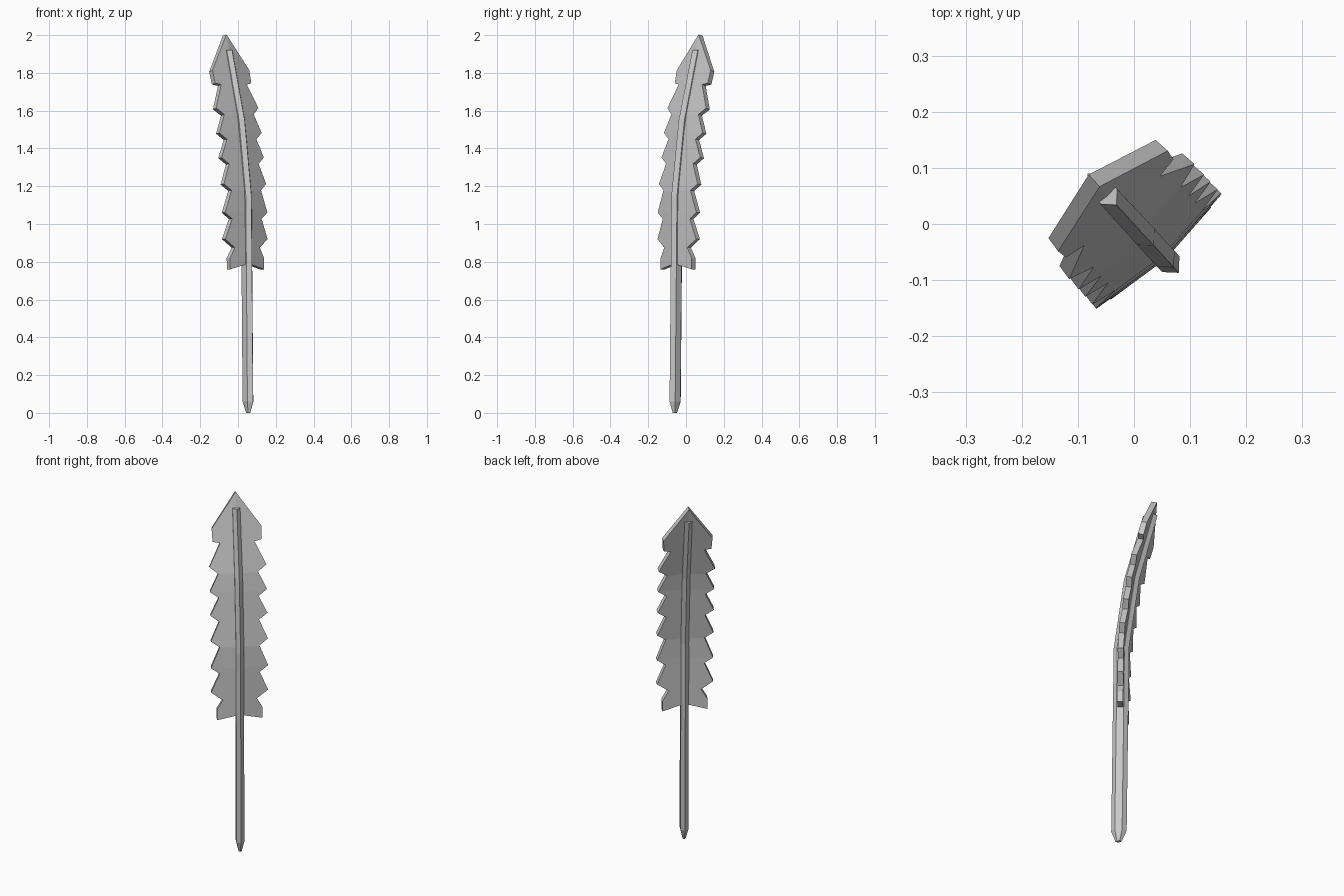
import bpy, bmesh, math

cube = bpy.data.objects.get("Cube")
if cube:
    bpy.data.objects.remove(cube)

TURN = math.radians(42.5)   # the feather stands diagonally
FOLD = 0.11                 # how far the vane halves sweep back
THICK = 0.03

# Bend of the quill: height, backward offset
SPINE = [(0, -0.08), (0.06, -0.078), (1.15, -0.065), (1.55, -0.012), (2.0, 0.105)]


def bend(z):
    for (z0, w0), (z1, w1) in zip(SPINE, SPINE[1:]):
        if z <= z1:
            return w0 + (w1 - w0) * (z - z0) / (z1 - z0)
    return SPINE[-1][1]


grey = bpy.data.materials.new("plain grey")
grey.use_nodes = True
grey.diffuse_color = (0.58, 0.58, 0.58, 1)
grey.node_tree.nodes["Principled BSDF"].inputs["Base Color"].default_value = grey.diffuse_color


def finish(name, bm):
    bmesh.ops.recalc_face_normals(bm, faces=bm.faces)
    mesh = bpy.data.meshes.new(name)
    bm.to_mesh(mesh)
    bm.free()
    mesh.materials.append(grey)
    obj = bpy.data.objects.new(name, mesh)
    obj.rotation_euler.z = TURN
    bpy.context.collection.objects.link(obj)
    return obj


# Quill shaft: six-sided section with ridges to front and back
bm = bmesh.new()
section = [(0, -0.04), (0.021, -0.019), (0.021, 0.019),
           (0, 0.04), (-0.021, 0.019), (-0.021, -0.019)]
rings = []
for z, size in [(0, 0.38), (0.06, 1), (1.15, 1), (1.55, 1), (1.92, 0.95)]:
    rings.append([bm.verts.new((u * size, bend(z) + w * size, z)) for u, w in section])
for low, high in zip(rings, rings[1:]):
    for i in range(6):
        j = (i + 1) % 6
        bm.faces.new((low[i], low[j], high[j], high[i]))
bm.faces.new(rings[0][::-1])
bm.faces.new(rings[-1])
finish("quill_shaft", bm)

# Vane outline from arrow-shaped head to base: half width, height
outline = [(0.131, 1.81), (0.128, 1.742), (0.09, 1.735)]
for z in (1.61, 1.48, 1.35, 1.21, 1.06, 0.92):
    outline += [(0.15, z), (0.104, z - 0.033)]
outline[-1] = (0.088, 0.875)
outline += [(0.12, 0.82), (0.12, 0.76)]

bm = bmesh.new()
tip = bm.verts.new((0, bend(2.0), 2.0))
mids = [bm.verts.new((0, bend(z), z)) for u, z in outline[:-1]]
mids.append(bm.verts.new((0, bend(0.79), 0.79)))
for side in (-1, 1):
    edge = [bm.verts.new((side * u, bend(z) + FOLD * u, z)) for u, z in outline]
    bm.faces.new((tip, mids[0], edge[0]))
    for i in range(len(edge) - 1):
        bm.faces.new((mids[i], mids[i + 1], edge[i + 1], edge[i]))
vane = finish("feather_vane", bm)
solid = vane.modifiers.new("thickness", "SOLIDIFY")
solid.thickness = THICK
solid.offset = 0
